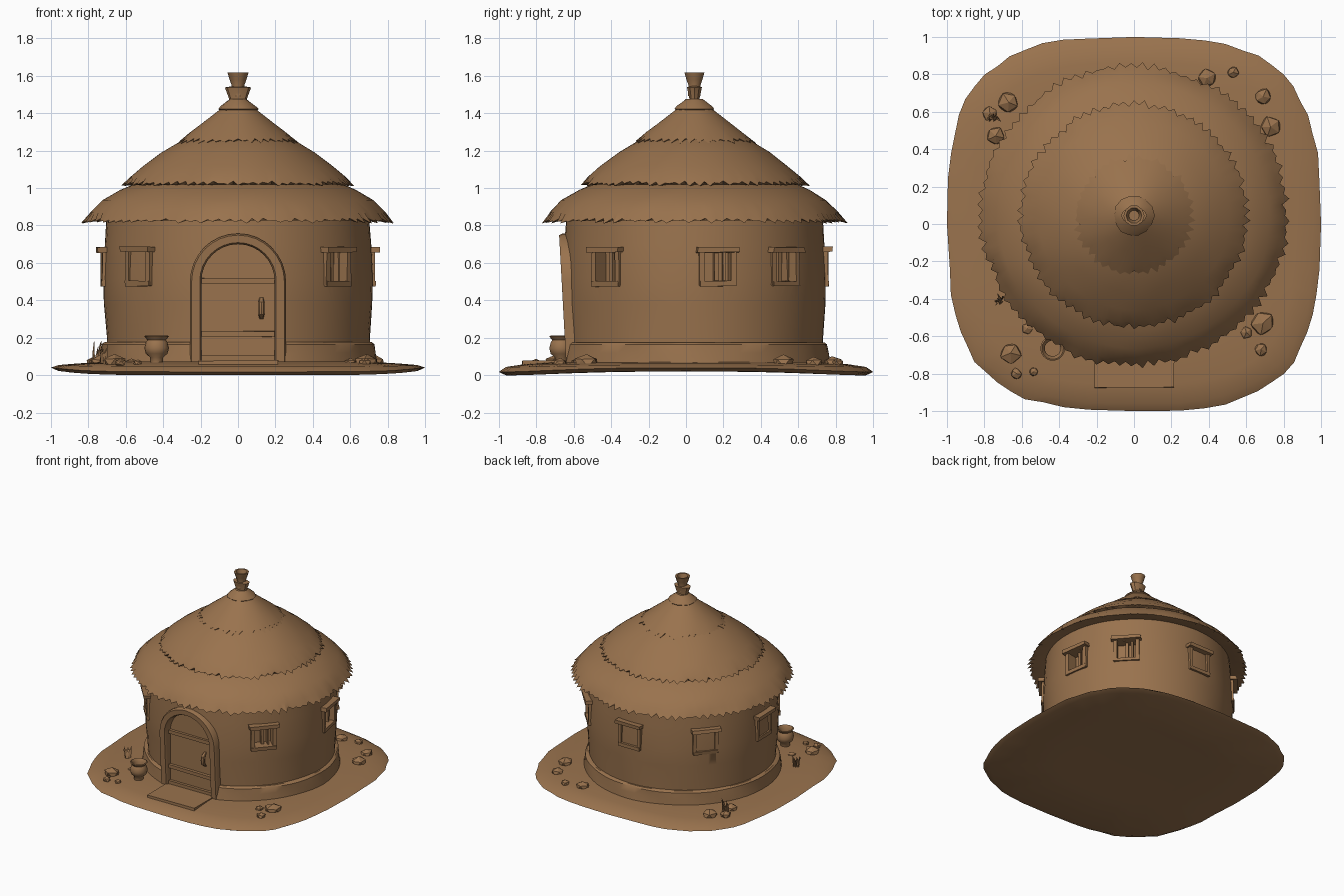
import bpy, bmesh, math, random
from mathutils import Matrix, Vector

if "Cube" in bpy.data.objects:
    bpy.data.objects.remove(bpy.data.objects["Cube"])

random.seed(7)
CY = 0.045  # the hut sits slightly behind the middle of the ground slab
brown = bpy.data.materials.new("clay_brown")
brown.diffuse_color = (0.32, 0.17, 0.075, 1)
brown.use_nodes = True
brown.node_tree.nodes["Principled BSDF"].inputs["Base Color"].default_value = brown.diffuse_color


def jit(a):
    return random.uniform(-a, a)


def finish(name, bm, angle=35):
    bmesh.ops.recalc_face_normals(bm, faces=bm.faces[:])
    me = bpy.data.meshes.new(name)
    bm.to_mesh(me)
    bm.free()
    me.materials.append(brown)
    ob = bpy.data.objects.new(name, me)
    bpy.context.collection.objects.link(ob)
    bpy.ops.object.select_all(action='DESELECT')
    ob.select_set(True)
    bpy.context.view_layer.objects.active = ob
    if angle:
        bpy.ops.object.shade_smooth_by_angle(angle=math.radians(angle))
    return ob


def skin(bm, rings, caps=True):
    """Join closed rings of points with quads and cap both ends."""
    vs = [[bm.verts.new(p) for p in r] for r in rings]
    n = len(vs[0])
    for a, b in zip(vs, vs[1:]):
        for i in range(n):
            j = (i + 1) % n
            bm.faces.new((a[i], a[j], b[j], b[i]))
    if caps:
        bm.faces.new(vs[0])
        bm.faces.new(vs[-1])


def lathe(name, profile, n, at=(0, CY), sy=1.0, ragged=None, wave=0.0, angle=35):
    """Revolve (radius, z) points; the ragged ring gets uneven straw tips."""
    rings = []
    for k, (r, z) in enumerate(profile):
        ring = []
        for i in range(n):
            a = 2 * math.pi * i / n
            rr = r * (1 + wave * math.sin(5 * a + k) + wave * math.sin(11 * a + 2 * k))
            zz = z
            if k == ragged:
                t = random.uniform(0.0, 0.022) if i % 2 else random.uniform(-0.02, 0.0)
                rr, zz = rr + t, zz - 0.7 * t
            ring.append((at[0] + rr * math.cos(a), at[1] + sy * rr * math.sin(a), zz))
        rings.append(ring)
    bm = bmesh.new()
    skin(bm, rings)
    return finish(name, bm, angle)


def box(bm, lo, hi, m=Matrix(), rough=0.0):
    mid = (Vector(lo) + Vector(hi)) / 2
    size = Vector(hi) - Vector(lo)
    for v in bmesh.ops.create_cube(bm, size=1)["verts"]:
        p = Vector([mid[k] + v.co[k] * size[k] + jit(rough) for k in range(3)])
        v.co = m @ p


def arch(w, top, base, n=16):
    """Outline of a round-topped doorway in x and z."""
    s = top - w
    pts = [(w * math.cos(math.pi * i / n), s + w * math.sin(math.pi * i / n)) for i in range(n + 1)]
    return [(w, base)] + pts + [(-w, base)]


def lean(y, z):
    return y - 0.035 * (z - 0.1) / 0.65


def cut(ob, cutter):
    mod = ob.modifiers.new("cut", 'BOOLEAN')
    mod.operation, mod.solver, mod.object = 'DIFFERENCE', 'EXACT', cutter
    bpy.context.view_layer.objects.active = ob
    bpy.ops.object.modifier_apply(modifier=mod.name)
    bpy.data.objects.remove(cutter)


# Ground slab: rounded square, thin rim lifted slightly at the sides
rings = []
for s, z, lift in [(0.5, 0.02, 0), (0.96, 0, 1), (1, 0.018, 1), (0.96, 0.045, 0.4),
                   (0.86, 0.06, 0.1), (0.7, 0.072, 0), (0.3, 0.072, 0)]:
    ring = []
    for i in range(56):
        t = 2 * math.pi * i / 56
        c, q = math.cos(t), math.sin(t)
        k = s * (1 + (jit(0.008) - 0.004 if s > 0.9 and abs(c * q) > 0.1 else 0))
        ring.append((k * math.copysign(abs(c) ** 0.645, c), k * math.copysign(abs(q) ** 0.645, q),
                     z + lift * 0.022 * c ** 4))
    rings.append(ring)
bm = bmesh.new()
skin(bm, rings)
finish("ground_slab", bm, 40)

# Round wall with doorway and window recesses
wall = lathe("wall", [(0.70, 0.05), (0.703, 0.2), (0.717, 0.38), (0.722, 0.52), (0.712, 0.7), (0.70, 0.87)],
             72, sy=0.975, wave=0.002)
bm = bmesh.new()
skin(bm, [[(x, y, z) for x, z in arch(0.2, 0.705, 0.06)] for y in (-0.9, -0.57)])
cut(wall, finish("door_cutter", bm, 0))

# Windows: recess, jambs, sill, overhanging lintel and a half-open shutter
for i, deg in enumerate((-41.5, 10, 43, 91, 139, 182, 221.5)):
    a = math.radians(deg)
    off = 0.018 * abs(math.sin(a))
    m = Matrix.Translation((0, CY, 0)) @ Matrix.Rotation(a, 4, 'Z') @ Matrix.Translation((-off, 0, 0))
    bm = bmesh.new()
    box(bm, (0.645, -0.08, 0.495), (0.85, 0.08, 0.655), m)
    cut(wall, finish("window_cutter", bm, 0))
    bm = bmesh.new()
    for s in (-1, 1):
        y = s * 0.085
        box(bm, (0.64, y - 0.014, 0.48), (0.731, y + 0.014, 0.665), m, 0.003)
    box(bm, (0.64, -0.095, 0.475), (0.735, 0.095, 0.503), m, 0.003)
    box(bm, (0.64, -0.112, 0.657), (0.757, 0.112, 0.686), m, 0.004)
    box(bm, (0.64, -0.012, 0.5), (0.685, 0.012, 0.66), m, 0.002)
    box(bm, (0.64, 0.035, 0.5), (0.70, 0.048, 0.66), m, 0.004)
    finish("window_%d" % (i + 1), bm, 30)

# Plinth around the wall foot, interrupted at the door
plinth = lathe("plinth", [(0.6, 0.05), (0.745, 0.05), (0.735, 0.12), (0.73, 0.165), (0.715, 0.176), (0.6, 0.176)],
               72, sy=0.975, wave=0.003)
bm = bmesh.new()
box(bm, (-0.25, -0.9, 0), (0.25, -0.4, 0.4))
cut(plinth, finish("plinth_cutter", bm, 0))

# Arched door frame
bm = bmesh.new()
rings = []
for (xi, zi), (xo, zo) in zip(arch(0.195, 0.70, 0.06), arch(0.257, 0.757, 0.06)):
    xm, zm = (xi + xo) / 2, (zi + zo) / 2
    rings.append([(xi, -0.55, zi), (xi, lean(-0.628, zi), zi), (xi * 0.7 + xm * 0.3, lean(-0.642, zi), zi * 0.7 + zm * 0.3),
                  (xo * 0.7 + xm * 0.3, lean(-0.642, zo), zo * 0.7 + zm * 0.3), (xo, lean(-0.625, zo), zo),
                  (xo, -0.55, zo)])
skin(bm, rings)
finish("door_frame", bm, 40)

# Door leaf, cross rails and handle
bm = bmesh.new()
skin(bm, [[(x, y, z) for x, z in arch(0.198, 0.703, 0.06)] for y in (-0.6, -0.55)])
finish("door_leaf", bm, 30)
bm = bmesh.new()
for z in (0.09, 0.22, 0.505):
    box(bm, (-0.196, -0.622, z - 0.014), (0.196, -0.59, z + 0.014), rough=0.002)
finish("door_rails", bm, 30)
bm = bmesh.new()
skin(bm, [[(0.125 + r * math.cos(t), y + r * math.sin(t), z) for t in [k * math.pi / 4 for k in range(8)]]
          for r, y, z in ((0.01, -0.6, 0.30), (0.016, -0.63, 0.325), (0.016, -0.635, 0.36),
                          (0.016, -0.63, 0.39), (0.01, -0.6, 0.415))])
finish("door_handle", bm)

# Doorstep
bm = bmesh.new()
box(bm, (-0.21, -0.875, 0.03), (0.215, -0.55, 0.078), rough=0.003)
finish("doorstep", bm, 30)

# Three thatch layers with ragged edges
lathe("thatch_lower", [(0.42, 1.06), (0.55, 1.025), (0.63, 0.99), (0.725, 0.935), (0.785, 0.875), (0.82, 0.825),
                       (0.785, 0.828), (0.72, 0.845), (0.64, 0.86)], 170, sy=0.975, ragged=5, wave=0.004)
lathe("thatch_middle", [(0.2, 1.3), (0.31, 1.25), (0.41, 1.19), (0.51, 1.115), (0.575, 1.06), (0.605, 1.025),
                        (0.575, 1.018), (0.5, 1.02)], 140, sy=0.985, ragged=5, wave=0.004)
lathe("thatch_top", [(0.05, 1.45), (0.1, 1.418), (0.19, 1.348), (0.26, 1.295), (0.31, 1.253),
                     (0.285, 1.247), (0.2, 1.25)], 80, ragged=4, wave=0.004)

# Finial: bound collar, wide knot and a hollow straw tuft
lathe("finial_collar", [(0.09, 1.405), (0.108, 1.423), (0.095, 1.437), (0.065, 1.46), (0.045, 1.475)], 14, wave=0.02)
lathe("finial_knot", [(0.045, 1.45), (0.045, 1.47), (0.07, 1.538), (0.03, 1.545)], 10, sy=0.6)
lathe("finial_tuft", [(0.035, 1.49), (0.034, 1.55), (0.045, 1.58), (0.056, 1.617), (0.042, 1.617), (0.028, 1.57)], 10)

# Clay pot beside the door
lathe("clay_pot", [(0.035, 0.06), (0.035, 0.095), (0.058, 0.115), (0.066, 0.145), (0.058, 0.175), (0.05, 0.188),
                   (0.066, 0.208), (0.058, 0.212), (0.042, 0.19), (0.045, 0.14)], 18, at=(-0.435, -0.665), angle=50)

# Scattered rocks
bm = bmesh.new()
for x, y, r in ((-0.66, -0.69, 0.06), (-0.63, -0.8, 0.032), (-0.535, -0.79, 0.026), (0.69, -0.53, 0.068),
                (0.68, -0.67, 0.038), (0.6, -0.58, 0.035), (0.69, 0.68, 0.048), (0.73, 0.52, 0.06),
                (0.53, 0.81, 0.034), (0.39, 0.78, 0.052), (-0.67, 0.65, 0.058), (-0.77, 0.59, 0.042),
                (-0.74, 0.47, 0.052), (-0.57, -0.56, 0.035)):
    spin = Matrix.Rotation(jit(3), 3, 'Z')
    for v in bmesh.ops.create_icosphere(bm, subdivisions=1, radius=r)["verts"]:
        p = spin @ (v.co * (1 + jit(0.12)))
        v.co = (x + p.x, y + p.y, 0.066 + p.z * 0.72)
finish("rocks", bm, 25)

# Grass tufts
bm = bmesh.new()
for x, y in ((-0.72, -0.4), (-0.75, 0.56)):
    for k in range(7):
        h = random.uniform(0.06, 0.125)
        bx, by, dx, dy = x + jit(0.025), y + jit(0.025), jit(0.03), jit(0.03)
        skin(bm, [[(bx + dx * t * t + w * math.cos(q), by + dy * t * t + w * math.sin(q), 0.065 + h * t)
                   for q in (0, 2.1, 4.2)] for t, w in ((0, 0.008), (0.6, 0.007), (1, 0.001))])
finish("grass_tufts", bm, 30)
